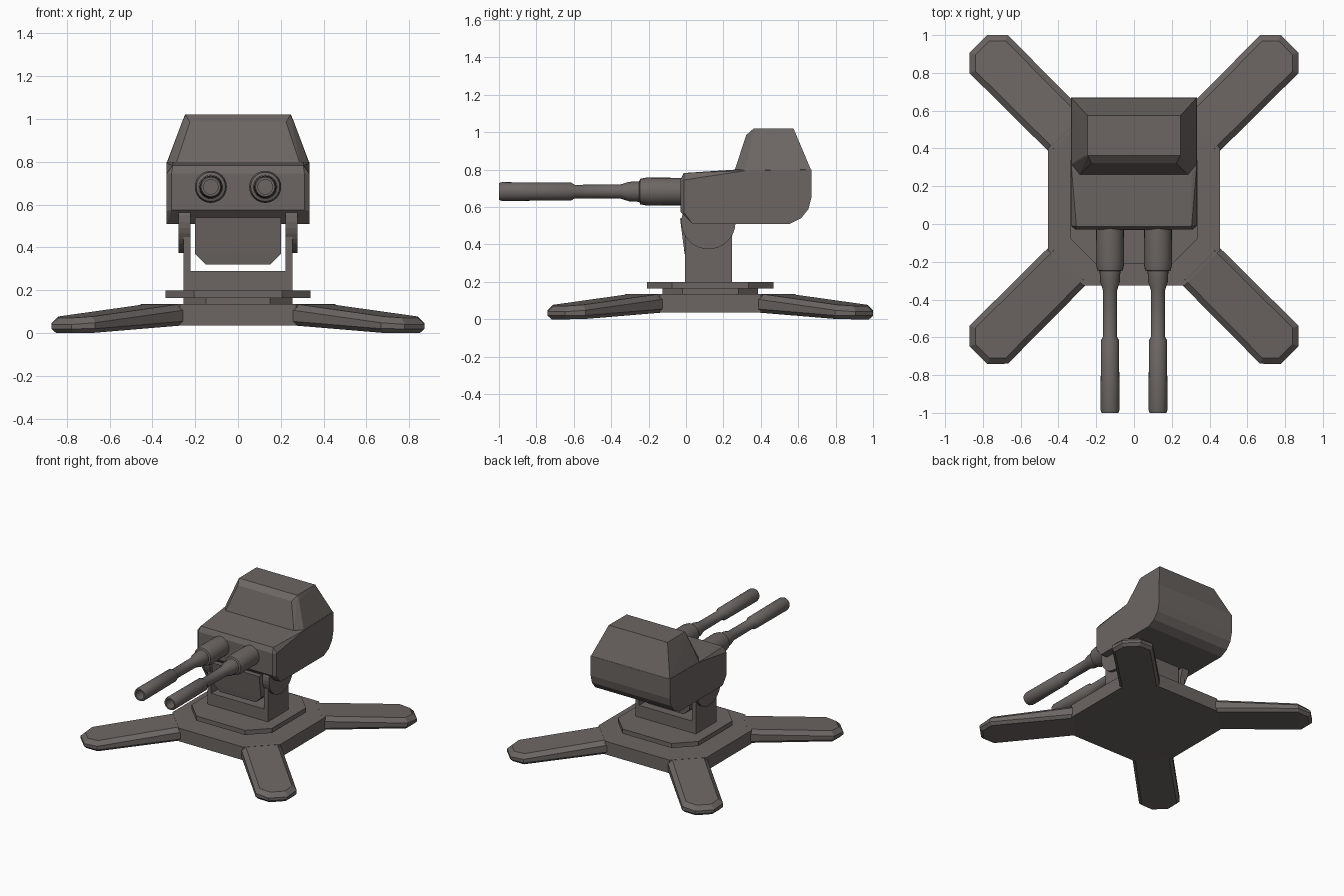
import bpy, bmesh, math
from mathutils import Matrix

if "Cube" in bpy.data.objects:
    bpy.data.objects.remove(bpy.data.objects["Cube"])

metal = bpy.data.materials.new("warm grey metal")
metal.diffuse_color = (0.15, 0.133, 0.125, 1)
metal.use_nodes = True
metal.node_tree.nodes["Principled BSDF"].inputs["Base Color"].default_value = metal.diffuse_color
CY = 0.13  # centre of the stand in y


def finish(bm, name, smooth=False):
    bmesh.ops.recalc_face_normals(bm, faces=bm.faces[:])
    me = bpy.data.meshes.new(name)
    bm.to_mesh(me)
    bm.free()
    me.materials.append(metal)
    ob = bpy.data.objects.new(name, me)
    bpy.context.collection.objects.link(ob)
    if smooth:
        bpy.ops.object.select_all(action='DESELECT')
        ob.select_set(True)
        bpy.context.view_layer.objects.active = ob
        bpy.ops.object.shade_smooth_by_angle(angle=math.radians(35))
    return ob


def hull(name, pts, matrix=None):
    """Convex solid around the points."""
    bm = bmesh.new()
    for p in pts:
        bm.verts.new(p)
    bmesh.ops.convex_hull(bm, input=bm.verts[:])
    bmesh.ops.delete(bm, geom=[v for v in bm.verts if not v.link_faces], context='VERTS')
    bmesh.ops.dissolve_limit(bm, angle_limit=math.radians(1), verts=bm.verts[:], edges=bm.edges[:])
    if matrix:
        bm.transform(matrix)
    return finish(bm, name)


def mirrored(pts):
    return [(s * x, y, z) for x, y, z in pts for s in (1, -1)]


def box(name, x0, x1, y0, y1, z0, z1):
    return hull(name, [(x, y, z) for x in (x0, x1) for y in (y0, y1) for z in (z0, z1)])


def octagon(name, r, c, z0, z1):
    return hull(name, [(sx * a, CY + sy * b, z) for a, b in ((r, c), (c, r))
                       for sx in (1, -1) for sy in (1, -1) for z in (z0, z1)])


def lathe(name, profile, x, z, segs=24):
    """Closed (radius, y) profile turned around the y direction."""
    bm = bmesh.new()
    rings = [[bm.verts.new((x + r * math.cos(2 * math.pi * i / segs), y,
                            z + r * math.sin(2 * math.pi * i / segs))) for i in range(segs)]
             for r, y in profile]
    for a, b in zip(rings, rings[1:]):
        for i in range(segs):
            j = (i + 1) % segs
            bm.faces.new((a[i], a[j], b[j], b[i]))
    bm.faces.new(rings[0])
    bm.faces.new(rings[-1])
    return finish(bm, name, True)


# Stand and turntable
octagon("stand_hub", 0.455, 0.27, 0.035, 0.135)
octagon("turntable_neck", 0.255, 0.15, 0.13, 0.17)
octagon("turntable", 0.338, 0.205, 0.165, 0.2)

# Four sloping legs with bevelled rims and clipped tips
def leg_points():
    pts = []
    for inset, level in ((0.02, 0), (0, 1), (0, 2), (0.03, 3)):
        for u, w in ((0.49, 0.14), (1.087, 0.143), (1.165, 0.066)):
            if u > 0.5:
                u -= inset * (1 if w < 0.1 else 0.4)
            w -= inset * (0.5 if w < 0.1 else 1)
            bottom = 0.035 * max(0, (1.1 - u) / 0.6)
            top = 0.135 - 0.1 * (u - 0.5)
            z = (bottom, bottom + 0.02, top - 0.028, top)[level]
            pts += [(u, w, z), (u, -w, z)]
    return pts

for i, side in enumerate(("back_right", "back_left", "front_left", "front_right")):
    m = Matrix.Translation((0, CY, 0)) @ Matrix.Rotation(math.radians(45 + 90 * i), 4, 'Z')
    hull("leg_" + side, leg_points(), m)

# Yoke
box("yoke_base", -0.255, 0.255, -0.005, 0.245, 0.2, 0.29)
for s, side in ((1, "right"), (-1, "left")):
    box("yoke_arm_" + side, s * 0.222, s * 0.255, -0.005, 0.245, 0.28, 0.56)
    hull("pivot_disc_" + side,
         [(s * x, 0.12 + 0.145 * math.cos(a * math.pi / 16), 0.52 + 0.145 * math.sin(a * math.pi / 16))
          for x in (0.222, 0.278) for a in range(32)])

# Cradle block between the arms
hull("cradle_block", mirrored([(0.2, -0.032, 0.54), (0.2, -0.01, 0.37), (0.15, -0.002, 0.32),
                               (0.2, 0.25, 0.54), (0.2, 0.245, 0.37), (0.15, 0.24, 0.32)]))

# Housing: lower body and raised rear cover
side_profile = [(0.035, 0.51), (0.555, 0.51), (0.615, 0.54), (0.655, 0.59), (0.67, 0.65),
                (0.67, 0.8), (0.32, 0.795), (0.26, 0.772)]
hull("housing_body", mirrored(
    [(0.333, y, z) for y, z in side_profile] +
    [(0.333, -0.01, 0.57), (0.333, -0.01, 0.745), (0.31, -0.03, 0.575), (0.31, -0.03, 0.745),
     (0.305, -0.012, 0.782), (0.305, 0.26, 0.8)]))
hull("housing_cover", mirrored(
    [(0.333, 0.67, 0.795), (0.333, 0.315, 0.79), (0.29, 0.258, 0.79),
     (0.247, 0.575, 1.02), (0.245, 0.362, 1.02), (0.225, 0.322, 0.985), (0.262, 0.362, 0.985)]))

# Twin barrels with sleeves and hollow muzzles
barrel = [(0.073, 0.0), (0.075, -0.21), (0.068, -0.245), (0.055, -0.25), (0.052, -0.305),
          (0.038, -0.35), (0.036, -0.595), (0.048, -0.615), (0.05, -0.985), (0.045, -1.0),
          (0.034, -1.0), (0.034, -0.9)]
for s, side in ((1, "right"), (-1, "left")):
    lathe("barrel_" + side, barrel, s * 0.127, 0.683)
